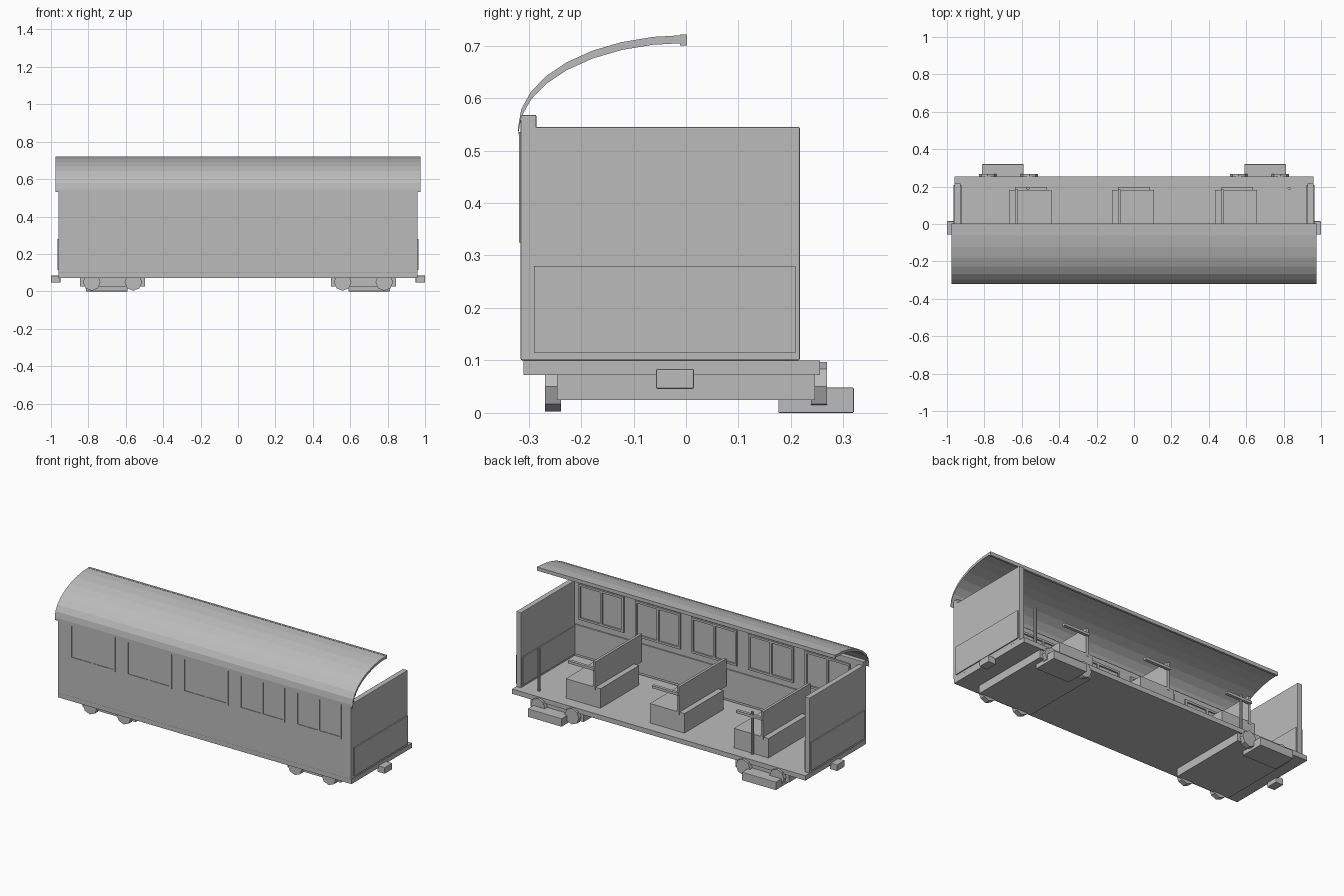
import bpy
import bmesh
from math import sin, cos, pi

cube = bpy.data.objects.get("Cube")
if cube:
    bpy.data.objects.remove(cube, do_unlink=True)

grey = bpy.data.materials.new("plain_grey")
grey.use_nodes = True
COLOUR = (0.5, 0.5, 0.5, 1)
grey.diffuse_color = COLOUR
grey.node_tree.nodes["Principled BSDF"].inputs["Base Color"].default_value = COLOUR


def add_object(name, bm):
    bmesh.ops.recalc_face_normals(bm, faces=bm.faces)
    mesh = bpy.data.meshes.new(name)
    bm.to_mesh(mesh)
    bm.free()
    mesh.materials.append(grey)
    obj = bpy.data.objects.new(name, mesh)
    bpy.context.collection.objects.link(obj)
    return obj


def box(name, x, y, z, bevel=0):
    """Box from (low, high) ranges on each axis."""
    bm = bmesh.new()
    bmesh.ops.create_cube(bm, size=1)
    for v in bm.verts:
        for i, (lo, hi) in enumerate((x, y, z)):
            v.co[i] = (lo + hi) / 2 + v.co[i] * (hi - lo)
    obj = add_object(name, bm)
    if bevel:
        mod = obj.modifiers.new("soft_edges", "BEVEL")
        mod.width = bevel
        mod.segments = 2
    return obj


def mirrored(a, b, side):
    return (a, b) if side > 0 else (-b, -a)


def extrude_profile(name, points, direction):
    """Closed polygon swept along a straight direction."""
    bm = bmesh.new()
    face = bm.faces.new([bm.verts.new(p) for p in points])
    swept = bmesh.ops.extrude_face_region(bm, geom=[face])
    moved = [g for g in swept["geom"] if isinstance(g, bmesh.types.BMVert)]
    bmesh.ops.translate(bm, verts=moved, vec=direction)
    return add_object(name, bm)


def cylinder(name, centre, radius, length, sides, axis):
    cx, cy, cz = centre
    ring = [(radius * cos(2 * pi * k / sides), radius * sin(2 * pi * k / sides))
            for k in range(sides)]
    if axis == "y":
        points = [(cx + a, cy - length / 2, cz + b) for a, b in ring]
        return extrude_profile(name, points, (0, length, 0))
    points = [(cx + a, cy + b, cz) for a, b in ring]
    return extrude_profile(name, points, (0, 0, length))


# Floor and walls
box("floor", (-0.96, 0.96), (-0.31, 0.255), (0.072, 0.1))
box("front_wall", (-0.96, 0.96), (-0.315, -0.285), (0.1, 0.568), 0.003)
box("front_wainscot", (-0.92, 0.92), (-0.29, -0.278), (0.115, 0.29))

# Half roof: an elliptical arc with a lip at the open edge
STEPS = 8
arc = [(-0.32 * cos(pi / 2 * k / STEPS), 0.175 * sin(pi / 2 * k / STEPS))
       for k in range(STEPS + 1)]
profile = [(-0.975, y, 0.545 + z) for y, z in arc]
profile += [(-0.975, y, 0.53 + z) for y, z in reversed(arc)]
roof = extrude_profile("roof", profile, (1.95, 0, 0))
box("roof_lip", (-0.975, 0.975), (-0.011, 0.002), (0.7, 0.721))

# Both ends: wall, lower panel, coupler, bogie
for side, label in ((1, "left"), (-1, "right")):
    box(label + "_end_wall", mirrored(0.928, 0.96, side), (-0.3, 0.217), (0.1, 0.545), 0.003)
    box(label + "_end_panel", mirrored(0.922, 0.966, side), (-0.29, 0.209), (0.114, 0.28))
    box(label + "_coupler", mirrored(0.95, 1.0, side), (-0.057, 0.015), (0.046, 0.084), 0.003)
    box(label + "_bogie", mirrored(0.497, 0.845, side), (-0.246, 0.246), (0.025, 0.073))
    box(label + "_step", mirrored(0.59, 0.812, side), (0.176, 0.32), (0, 0.048), 0.002)
    for x in (0.56, 0.782):
        for y in (-0.2535, 0.2535):
            cylinder(label + "_wheel", (side * x, y, 0.05), 0.047, 0.03, 8, "y")

# Windows: frame bars that show on both faces of the wall
DEPTH = (-0.3185, -0.276)
for i in range(5):
    cx = (i - 2) * 0.37 + 0.01
    lo, hi = cx - 0.148, cx + 0.148
    for x in (lo, cx - 0.006, hi - 0.012):
        box("window_upright", (x, x + 0.012), DEPTH, (0.325, 0.535))
    for z in (0.325, 0.523):
        box("window_rail", (lo, hi), DEPTH, (z, z + 0.012))

# Seats with a thin backrest and an aisle armrest
for x in (-0.555, -0.005, 0.545):
    box("seat_base", (x - 0.113, x + 0.113), (-0.18, 0.183), (0.1, 0.215))
    box("seat_back", (x - 0.08, x - 0.065), (-0.255, 0.185), (0.2, 0.365))
    box("armrest", (x - 0.08, x + 0.09), (0.18, 0.198), (0.318, 0.333))

# Standing poles by the open side
for x in (-0.567, 0.829):
    cylinder("pole", (x, 0.19, 0.1), 0.008, 0.25, 10, "z")
